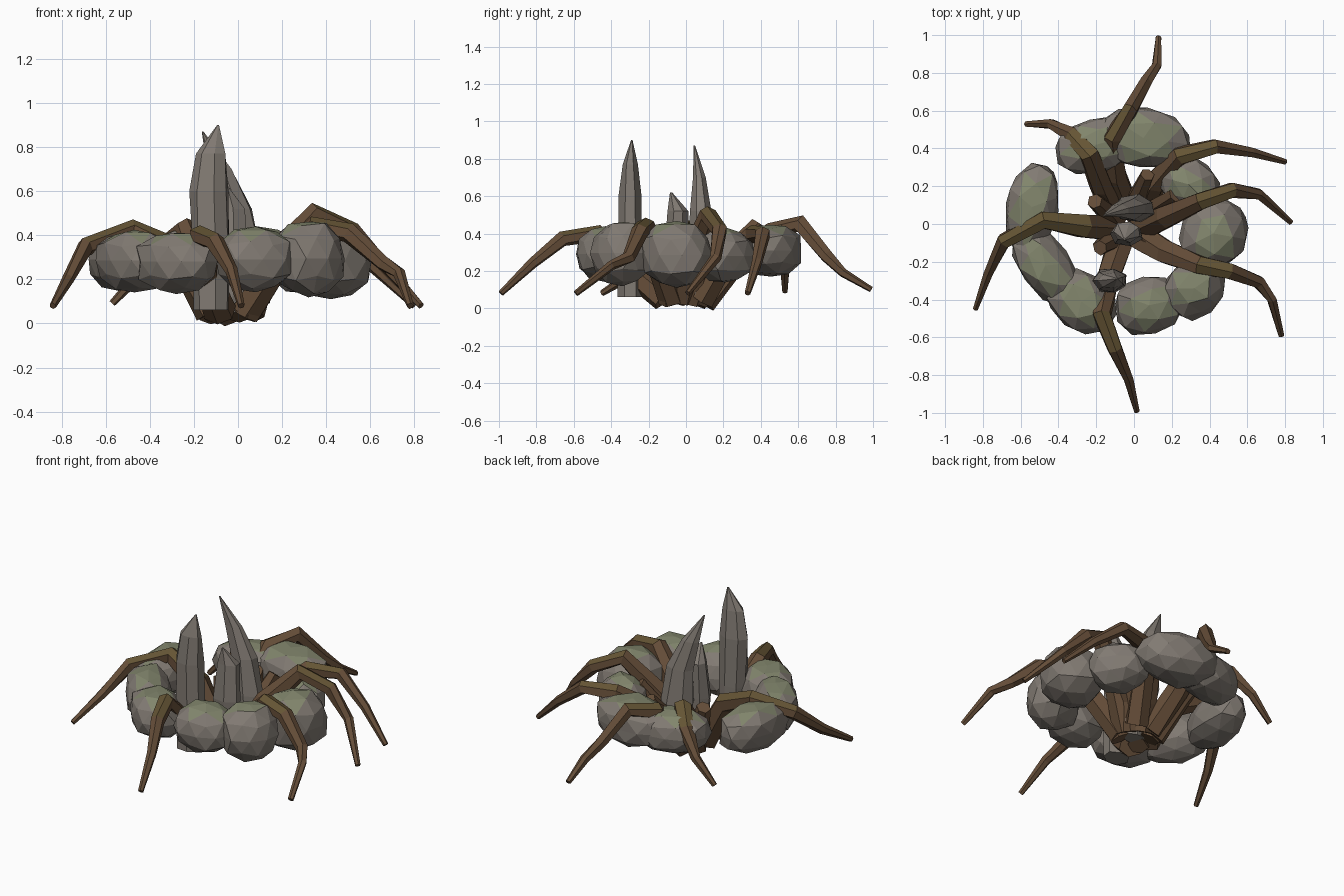
import bpy, bmesh, math, random
from mathutils import Vector, Matrix

if "Cube" in bpy.data.objects:
    bpy.data.objects.remove(bpy.data.objects["Cube"])

random.seed(4)


def material(name, color):
    m = bpy.data.materials.new(name)
    m.diffuse_color = (*color, 1)
    m.use_nodes = True
    m.node_tree.nodes["Principled BSDF"].inputs["Base Color"].default_value = m.diffuse_color
    return m


STONE = material("stone", (0.22, 0.195, 0.17))
MOSS = material("mossy_stone", (0.22, 0.235, 0.15))
BARK = material("bark", (0.13, 0.075, 0.04))
MOSSBARK = material("mossy_bark", (0.13, 0.09, 0.035))


def finish(bm, name, base, top=None, top_z=9.0):
    """Turn the bmesh into a flat-shaded object, upward faces above top_z get the mossy material."""
    bmesh.ops.recalc_face_normals(bm, faces=bm.faces[:])
    bm.normal_update()
    for f in bm.faces:
        f.smooth = False
        if top and f.normal.z > 0.8 and f.calc_center_median().z > top_z:
            f.material_index = 1
    me = bpy.data.meshes.new(name)
    bm.to_mesh(me)
    bm.free()
    me.materials.append(base)
    if top:
        me.materials.append(top)
    ob = bpy.data.objects.new(name, me)
    bpy.context.collection.objects.link(ob)
    return ob


def rock(name, center, radii, turn):
    """Lumpy low-poly boulder with a slightly boxy outline."""
    bm = bmesh.new()
    bmesh.ops.create_icosphere(bm, subdivisions=2, radius=1)
    rot = Matrix.Rotation(math.radians(turn), 3, 'Z')
    for v in bm.verts:
        p = v.co.normalized()
        p *= (abs(p.x) ** 2.3 + abs(p.y) ** 2.3 + abs(p.z) ** 2.3) ** (-1 / 2.3)
        p *= random.uniform(0.93, 1.05)
        v.co = rot @ Vector((p.x * radii[0], p.y * radii[1], p.z * radii[2])) + Vector(center)
    finish(bm, name, STONE, MOSS, center[2] + radii[2] * 0.75)


def sweep(bm, path, radii, sides, flat=False):
    """Skin rings along a path and cap both ends."""
    pts = [Vector(p) for p in path]
    rings = []
    for i, p in enumerate(pts):
        d = (pts[min(i + 1, len(pts) - 1)] - pts[max(i - 1, 0)]).normalized()
        if flat:
            u, w = Vector((1, 0, 0)), Vector((0, 1, 0))
        else:
            u = d.cross(Vector((0, 0, 1))).normalized()
            w = u.cross(d)
        r = radii[i] if isinstance(radii[i], tuple) else (radii[i], radii[i])
        ring = []
        for k in range(sides):
            a = math.tau * (k + 0.5) / sides
            j = random.uniform(0.9, 1.1)
            ring.append(bm.verts.new(p + u * math.cos(a) * r[0] * j + w * math.sin(a) * r[1] * j))
        rings.append(ring)
    for a, b in zip(rings, rings[1:]):
        for k in range(sides):
            n = (k + 1) % sides
            bm.faces.new((a[k], a[n], b[n], b[k]))
    bm.faces.new(rings[0])
    bm.faces.new(rings[-1])


# Ring of boulders
for name, c, r, t in [
    ("back_rock_left", (-0.20, 0.42, 0.30), (0.23, 0.145, 0.13), 15),
    ("back_rock_right", (0.05, 0.455, 0.31), (0.26, 0.165, 0.14), -8),
    ("left_rock", (-0.54, 0.09, 0.29), (0.25, 0.14, 0.145), 80),
    ("left_front_rock_outer", (-0.47, -0.22, 0.285), (0.23, 0.135, 0.14), -55),
    ("left_front_rock_inner", (-0.28, -0.41, 0.28), (0.195, 0.155, 0.14), -35),
    ("front_rock", (0.08, -0.43, 0.29), (0.19, 0.155, 0.145), 12),
    ("right_front_rock", (0.32, -0.34, 0.295), (0.17, 0.155, 0.175), 35),
    ("right_rock", (0.42, -0.05, 0.285), (0.20, 0.18, 0.175), 60),
    ("right_back_rock", (0.29, 0.21, 0.28), (0.175, 0.14, 0.15), -45),
]:
    rock(name, c, r, t)

# Standing stone shards
for name, path, radii in [
    ("front_shard",
     [(-0.12, -0.30, 0.06), (-0.12, -0.30, 0.30), (-0.13, -0.30, 0.60), (-0.12, -0.30, 0.77), (-0.09, -0.29, 0.90)],
     [(0.08, 0.07), (0.09, 0.07), (0.09, 0.06), (0.065, 0.04), (0.004, 0.004)]),
    ("back_shard",
     [(0.03, 0.08, 0.06), (0.0, 0.085, 0.30), (-0.02, 0.08, 0.52), (-0.08, 0.07, 0.70), (-0.16, 0.045, 0.87)],
     [(0.08, 0.065), (0.11, 0.07), (0.085, 0.055), (0.06, 0.035), (0.004, 0.004)]),
    ("middle_shard",
     [(-0.04, -0.05, 0.05), (-0.04, -0.05, 0.30), (-0.04, -0.04, 0.52), (-0.05, -0.08, 0.62)],
     [(0.07, 0.055), (0.09, 0.065), (0.075, 0.055), (0.006, 0.006)]),
]:
    bm = bmesh.new()
    sweep(bm, path, radii, 7, flat=True)
    finish(bm, name, STONE)

# Roots climbing from the core over the boulders
ROOTS = {
    "back_root": [(-0.04, 0.09, 0.04), (-0.10, 0.26, 0.24), (-0.11, 0.46, 0.41), (-0.02, 0.61, 0.45),
                  (0.06, 0.75, 0.28), (0.12, 0.84, 0.19), (0.13, 0.99, 0.10)],
    "back_left_root": [(-0.10, 0.05, 0.04), (-0.17, 0.20, 0.25), (-0.24, 0.37, 0.43), (-0.33, 0.47, 0.36),
                       (-0.44, 0.53, 0.23), (-0.57, 0.53, 0.09)],
    "back_right_root": [(0.05, 0.08, 0.05), (0.11, 0.22, 0.27), (0.24, 0.36, 0.40), (0.43, 0.41, 0.40),
                        (0.62, 0.38, 0.25), (0.80, 0.33, 0.08)],
    "right_root": [(0.04, -0.02, 0.05), (0.17, 0.04, 0.30), (0.35, 0.12, 0.50), (0.52, 0.18, 0.42),
                   (0.66, 0.16, 0.27), (0.83, 0.01, 0.08)],
    "right_front_root": [(0.04, -0.07, 0.05), (0.17, -0.15, 0.26), (0.35, -0.22, 0.44), (0.50, -0.25, 0.41),
                         (0.66, -0.31, 0.27), (0.73, -0.40, 0.23), (0.78, -0.59, 0.08)],
    "front_root": [(-0.08, -0.12, 0.05), (-0.14, -0.30, 0.20), (-0.17, -0.48, 0.40), (-0.10, -0.66, 0.37),
                   (-0.03, -0.82, 0.24), (0.015, -0.99, 0.08)],
    "left_root": [(-0.12, -0.02, 0.05), (-0.27, -0.01, 0.32), (-0.48, 0.02, 0.42), (-0.69, -0.09, 0.35),
                  (-0.77, -0.26, 0.20), (-0.84, -0.45, 0.08)],
}
for name, path in ROOTS.items():
    bm = bmesh.new()
    n = len(path) - 1
    radii = [(0.075, 0.065, 0.054)[i] if i < 3 else 0.056 - 0.04 * (i - 2) / (n - 2) for i in range(n + 1)]
    sweep(bm, path, radii, 6)
    finish(bm, name, BARK, MOSSBARK, 0.40)

# Short gnarled roots leaning outward from the core
for i, (deg, reach, h) in enumerate([(35, 0.27, 0.38), (75, 0.27, 0.36), (150, 0.24, 0.33),
                                     (215, 0.22, 0.26), (320, 0.25, 0.30)]):
    c, s = math.cos(math.radians(deg)), math.sin(math.radians(deg))
    bm = bmesh.new()
    sweep(bm, [(-0.03 + 0.08 * c, -0.03 + 0.09 * s, 0.035), (-0.02 + 0.14 * c, -0.01 + 0.15 * s, h * 0.5),
               (reach * c, reach * s, h)], [0.06, 0.055, 0.04], 6)
    finish(bm, f"core_root_{i + 1}", BARK)
